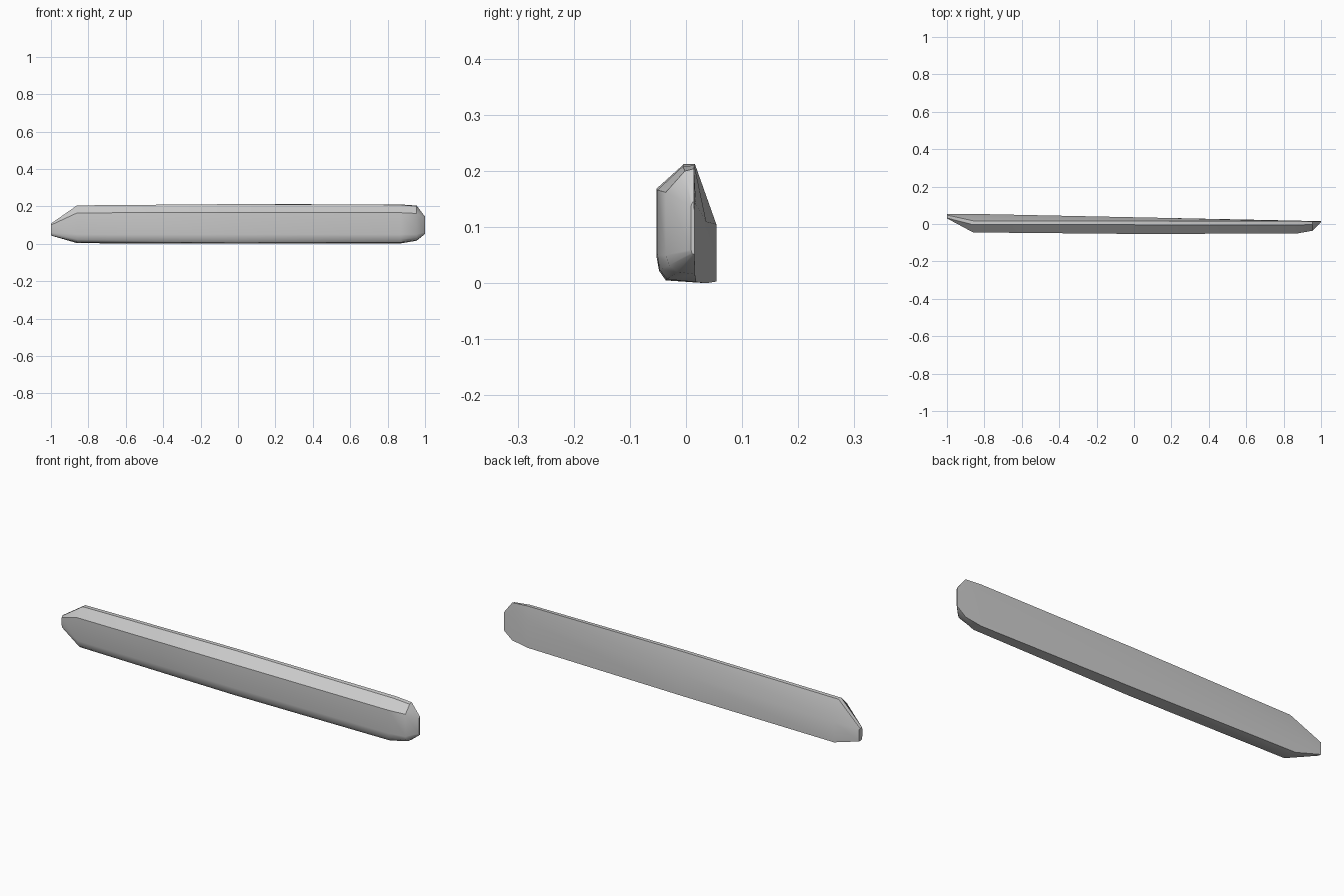
import bpy
import bmesh
import math

cube = bpy.data.objects.get("Cube")
if cube:
    bpy.data.objects.remove(cube, do_unlink=True)

# Single plain grey surface
grey = bpy.data.materials.new("plain_grey")
grey.use_nodes = True
colour = (0.6, 0.6, 0.6, 1)
grey.diffuse_color = colour
grey.node_tree.nodes["Principled BSDF"].inputs["Base Color"].default_value = colour

# Cross-sections along the plank: x, then (y, z) points from back bottom,
# up the back, over the top ridge, down the front and under the belly
sections = [
    (-1.0, [(.054, .045), (.054, .105), (.048, .108), (.032, .108),
            (.03, .10), (.03, .06), (.034, .048), (.042, .044)]),
    (-.86, [(.054, .003), (.054, .105), (.017, .205), (-.004, .205),
            (-.045, .165), (-.045, .05), (-.038, .022), (-.022, .008)]),
    (0, [(.036, 0), (.036, .11), (.016, .212), (-.004, .212),
         (-.053, .168), (-.053, .05), (-.048, .022), (-.036, .005)]),
    (.87, [(.018, .002), (.018, .14), (.015, .21), (-.006, .208),
           (-.051, .166), (-.051, .05), (-.047, .024), (-.034, .007)]),
    (.955, [(.016, .016), (.016, .15), (.014, .204), (-.002, .2),
            (-.036, .162), (-.036, .05), (-.03, .032), (-.015, .02)]),
    (1.0, [(.015, .052), (.015, .125), (.014, .145), (.012, .145),
           (.009, .138), (.009, .06), (.01, .055), (.012, .052)]),
]

# Plank: loft between the sections and close both ends
bm = bmesh.new()
rings = [[bm.verts.new((x, y, z)) for y, z in pts] for x, pts in sections]
for a, b in zip(rings, rings[1:]):
    for i in range(len(a)):
        j = (i + 1) % len(a)
        bm.faces.new((a[i], a[j], b[j], b[i]))
bm.faces.new(rings[0])
bm.faces.new(rings[-1])
bmesh.ops.recalc_face_normals(bm, faces=bm.faces)

mesh = bpy.data.meshes.new("plank")
bm.to_mesh(mesh)
bm.free()
mesh.materials.append(grey)
plank = bpy.data.objects.new("plank", mesh)
bpy.context.collection.objects.link(plank)

# Smooth along the rounded belly, crisp along the chamfers
bpy.ops.object.select_all(action="DESELECT")
plank.select_set(True)
bpy.context.view_layer.objects.active = plank
bpy.ops.object.shade_smooth_by_angle(angle=math.radians(35))
